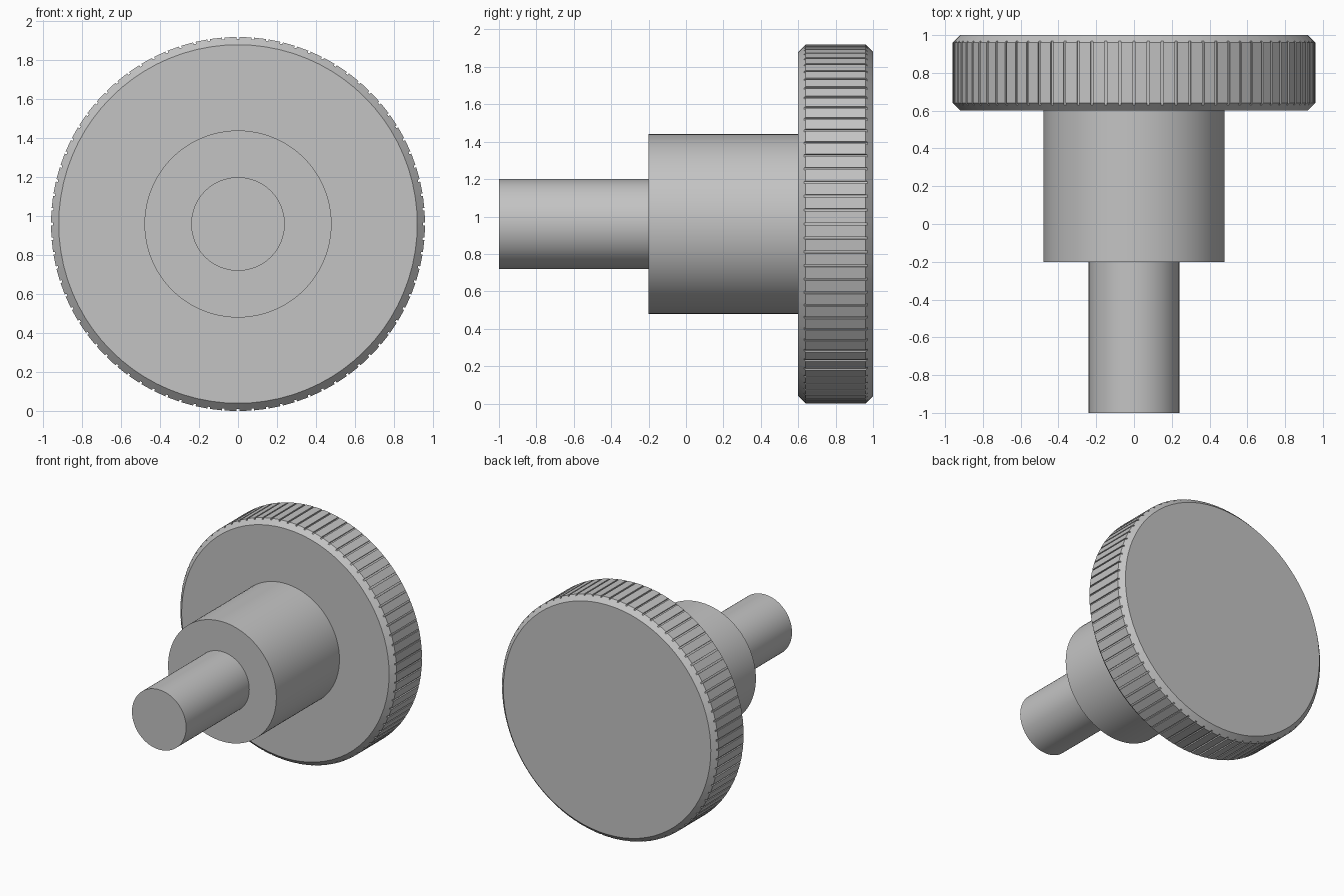
import bpy
import bmesh
from math import sin, cos, tau, pi

cube = bpy.data.objects.get("Cube")
if cube:
    bpy.data.objects.remove(cube, do_unlink=True)

AXIS_Z = 0.96

metal = bpy.data.materials.new("plain grey metal")
grey = (0.55, 0.55, 0.55, 1)
metal.use_nodes = True
metal.diffuse_color = grey
metal.node_tree.nodes["Principled BSDF"].inputs["Base Color"].default_value = grey


def finish(obj):
    obj.data.materials.clear()
    obj.data.materials.append(metal)
    bpy.ops.object.select_all(action="DESELECT")
    obj.select_set(True)
    bpy.context.view_layer.objects.active = obj
    bpy.ops.object.shade_smooth_by_angle(angle=pi / 6)


def rod(name, radius, y_front, y_back):
    bpy.ops.mesh.primitive_cylinder_add(
        vertices=96, radius=radius, depth=y_back - y_front,
        location=(0, (y_front + y_back) / 2, AXIS_Z), rotation=(pi / 2, 0, 0))
    obj = bpy.context.object
    obj.name = name
    finish(obj)


def knurled_head(name, radius, y_front, y_back, chamfer, grooves, width, depth):
    # Chamfered profile: outer points 2 and 3 are left out inside the grooves
    floor = chamfer - depth
    profile = [(radius - chamfer, y_front), (radius - depth, y_front + floor),
               (radius, y_front + chamfer), (radius, y_back - chamfer),
               (radius - depth, y_back - floor), (radius - chamfer, y_back)]
    land, slot = [0, 1, 2, 3, 4, 5], [0, 1, 4, 5]
    bm = bmesh.new()
    half = width / radius / 2
    columns = []
    for i in range(grooves):
        for a in (i * tau / grooves - half, i * tau / grooves + half):
            columns.append([bm.verts.new((r * sin(a), y, AXIS_Z + r * cos(a)))
                            for r, y in profile])
    for i, left in enumerate(columns):
        right = columns[(i + 1) % len(columns)]
        rows = slot if i % 2 == 0 else land
        for p, q in zip(rows, rows[1:]):
            bm.faces.new((left[p], right[p], right[q], left[q]))
        bm.faces.new(left[1:5])  # groove side wall
    bm.faces.new([c[0] for c in columns])
    bm.faces.new([c[5] for c in columns])
    bmesh.ops.recalc_face_normals(bm, faces=bm.faces)
    mesh = bpy.data.meshes.new(name)
    bm.to_mesh(mesh)
    bm.free()
    obj = bpy.data.objects.new(name, mesh)
    bpy.context.collection.objects.link(obj)
    finish(obj)


# Stepped shaft along y, with a grooved hand grip at the back
rod("shaft", 0.24, -1.0, -0.2)
rod("hub", 0.48, -0.2, 0.6)
knurled_head("knurled_head", 0.96, 0.6, 1.0, 0.04, 80, 0.013, 0.01)
